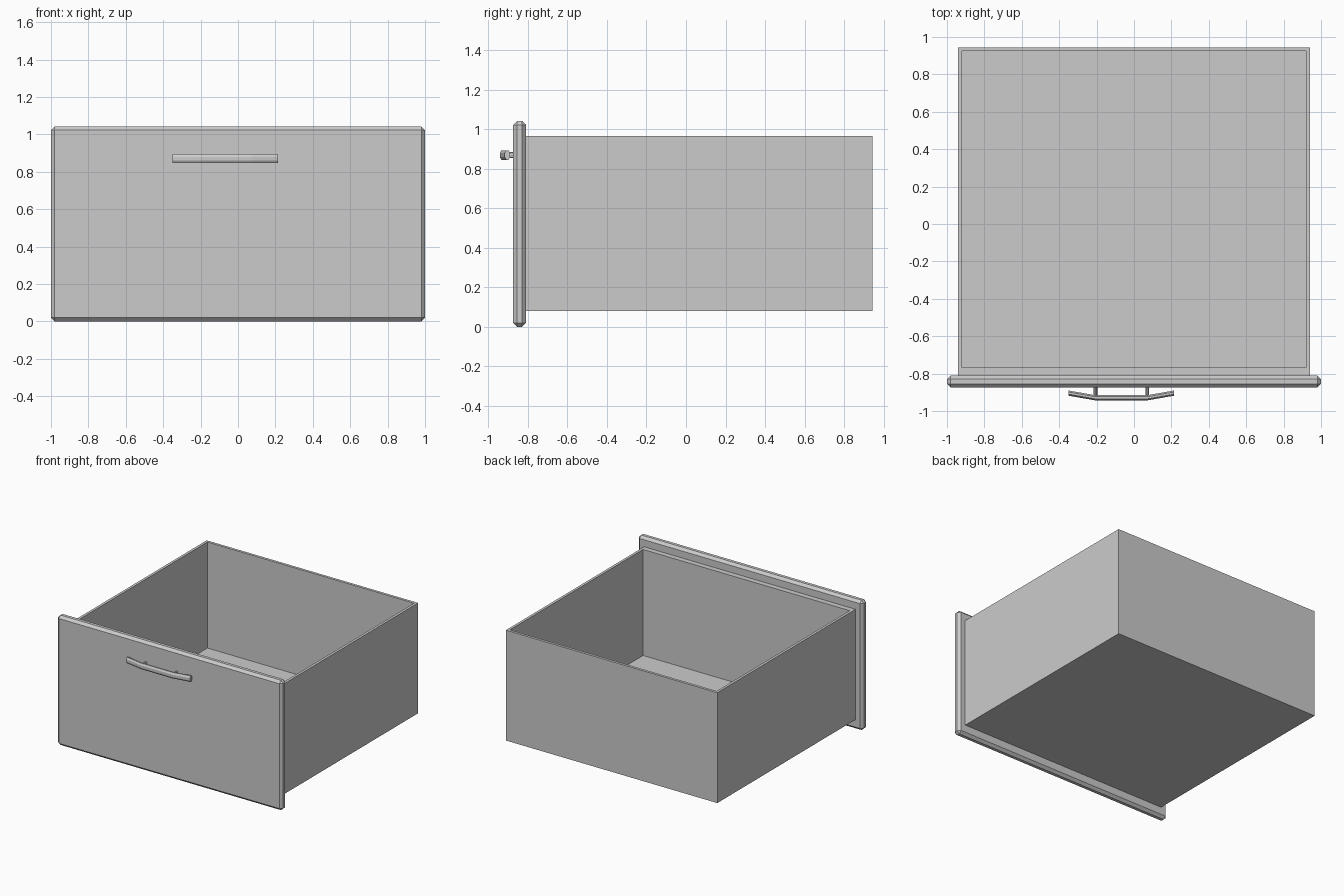
import bpy, bmesh, math
from mathutils import Matrix, Vector

cube = bpy.data.objects.get("Cube")
if cube:
    bpy.data.objects.remove(cube, do_unlink=True)

# Single plain grey
grey = bpy.data.materials.new("plain_grey")
grey.use_nodes = True
grey.diffuse_color = (0.6, 0.6, 0.6, 1)
grey.node_tree.nodes["Principled BSDF"].inputs["Base Color"].default_value = (0.6, 0.6, 0.6, 1)


def finish(bm, name):
    bmesh.ops.recalc_face_normals(bm, faces=bm.faces)
    mesh = bpy.data.meshes.new(name)
    bm.to_mesh(mesh)
    bm.free()
    mesh.materials.append(grey)
    obj = bpy.data.objects.new(name, mesh)
    bpy.context.collection.objects.link(obj)
    return obj


def add_box(bm, low, high):
    low, high = Vector(low), Vector(high)
    matrix = Matrix.Translation((low + high) / 2) @ Matrix.Diagonal((*(high - low), 1))
    return bmesh.ops.create_cube(bm, size=1, matrix=matrix)["verts"]


# Front panel with chamfered edges
bm = bmesh.new()
add_box(bm, (-1, -0.875, 0), (1, -0.81, 1.043))
bmesh.ops.bevel(bm, geom=bm.edges[:], offset=0.02, segments=1, affect='EDGES')
finish(bm, "front_panel")

# Open drawer box: inset the top face, then sink it to the floor
bm = bmesh.new()
add_box(bm, (-0.94, -0.81, 0.08), (0.94, 0.945, 0.967))
top = max(bm.faces, key=lambda f: f.calc_center_median().z)
bmesh.ops.inset_region(bm, faces=[top], thickness=0.03)
for v in top.verts:
    if v.co.y < 0:
        v.co.y = -0.767
well = bmesh.ops.extrude_face_region(bm, geom=[top])["geom"]
for v in well:
    if isinstance(v, bmesh.types.BMVert):
        v.co.z = 0.115
if top.is_valid:
    bmesh.ops.delete(bm, geom=[top], context='FACES_ONLY')
finish(bm, "drawer_box")

# Bent handle bar, swept as octagonal rings
HANDLE_X, HANDLE_Z = -0.068, 0.87
bm = bmesh.new()
rings = []
for x, y in ((-0.283, -0.904), (-0.14, -0.929), (0.14, -0.929), (0.283, -0.904)):
    ring = []
    for i in range(8):
        a = math.tau * (i + 0.5) / 8
        ring.append(bm.verts.new((HANDLE_X + x, y + 0.015 * math.cos(a),
                                  HANDLE_Z + 0.026 * math.sin(a))))
    rings.append(ring)
for r, s in zip(rings, rings[1:]):
    for i in range(8):
        j = (i + 1) % 8
        bm.faces.new((r[i], r[j], s[j], s[i]))
bm.faces.new(rings[0])
bm.faces.new(rings[-1])
finish(bm, "handle_bar")

# Handle posts joining the bar to the panel
for side, name in ((-1, "right_handle_post"), (1, "left_handle_post")):
    bm = bmesh.new()
    matrix = (Matrix.Translation((HANDLE_X + side * 0.138, -0.895, HANDLE_Z))
              @ Matrix.Diagonal((0.6, 1, 1, 1)) @ Matrix.Rotation(math.pi / 2, 4, 'X'))
    bmesh.ops.create_cone(bm, cap_ends=True, segments=8, radius1=0.016,
                          radius2=0.016, depth=0.06, matrix=matrix)
    finish(bm, name)
